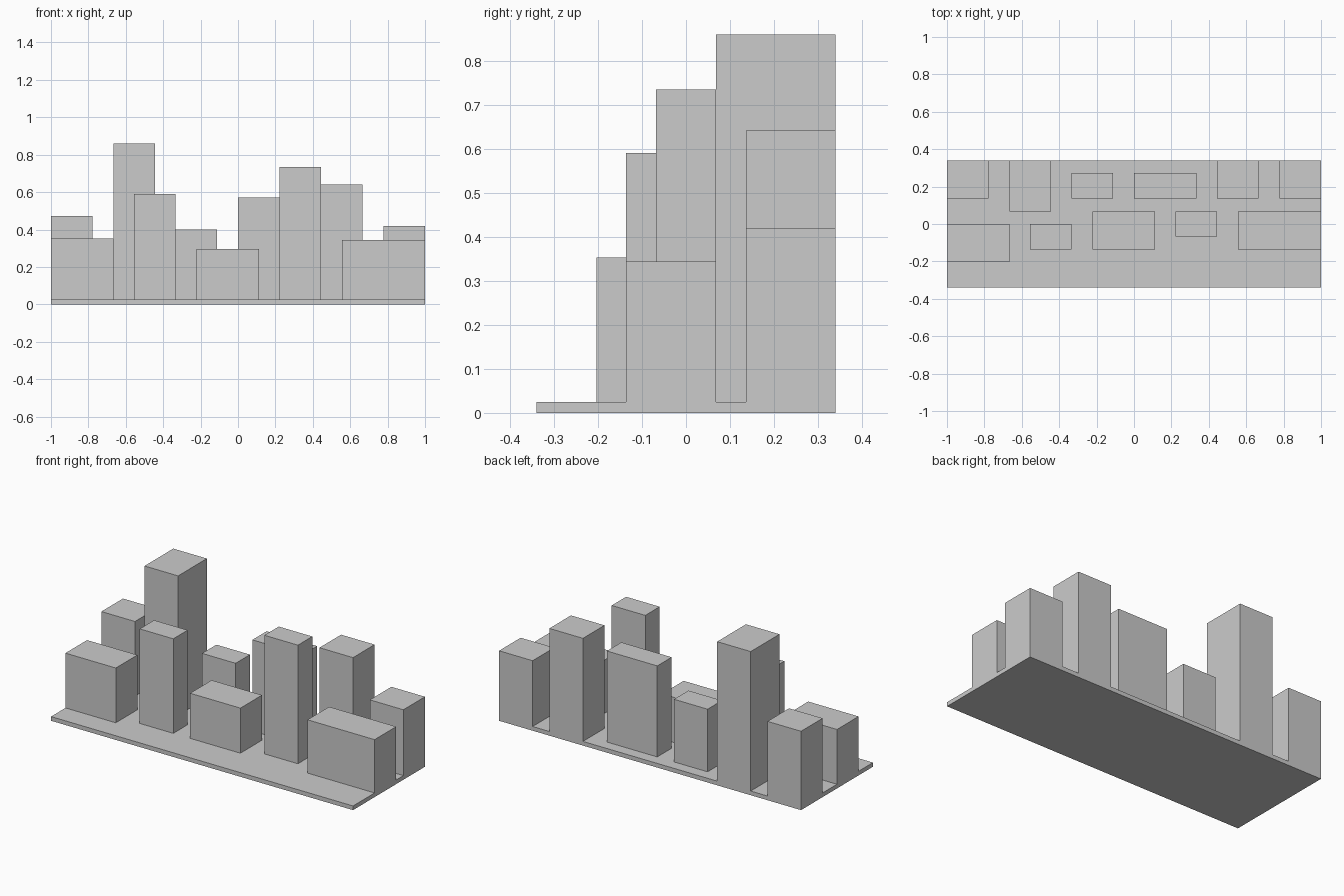
import bpy, bmesh

if "Cube" in bpy.data.objects:
    bpy.data.objects.remove(bpy.data.objects["Cube"])

U, V = 1 / 9, 0.068   # plan grid steps in x and y
BASE = 0.025          # slab thickness


def block(name, x0, x1, y0, y1, z0, z1):
    """Axis-aligned box between the given limits."""
    bm = bmesh.new()
    bmesh.ops.create_cube(bm, size=1)
    for v in bm.verts:
        v.co.x = x1 if v.co.x > 0 else x0
        v.co.y = y1 if v.co.y > 0 else y0
        v.co.z = z1 if v.co.z > 0 else z0
    mesh = bpy.data.meshes.new(name)
    bm.to_mesh(mesh)
    bm.free()
    obj = bpy.data.objects.new(name, mesh)
    bpy.context.collection.objects.link(obj)
    return obj


# Ground slab
block("ground_slab", -1, 1, -5 * V, 5 * V, 0, BASE)

# Buildings: x start, x end, y start, y end (in grid steps), roof height
rows = {
    "back_building": [
        (-9, -7, 2, 5, 0.472),
        (-6, -4, 1, 5, 0.86),
        (-3, -1, 2, 4, 0.40),
        (0, 3, 2, 4, 0.57),
        (4, 6, 2, 5, 0.642),
        (7, 9, 2, 5, 0.419),
    ],
    "front_building": [
        (-9, -6, -3, 0, 0.353),
        (-5, -3, -2, 0, 0.591),
        (-2, 1, -2, 1, 0.295),
        (2, 4, -1, 1, 0.735),
        (5, 9, -2, 1, 0.344),
    ],
}
for name, buildings in rows.items():
    for i, (x0, x1, y0, y1, top) in enumerate(buildings, 1):
        block(f"{name}_{i}", x0 * U, x1 * U, y0 * V, y1 * V, BASE, top)
